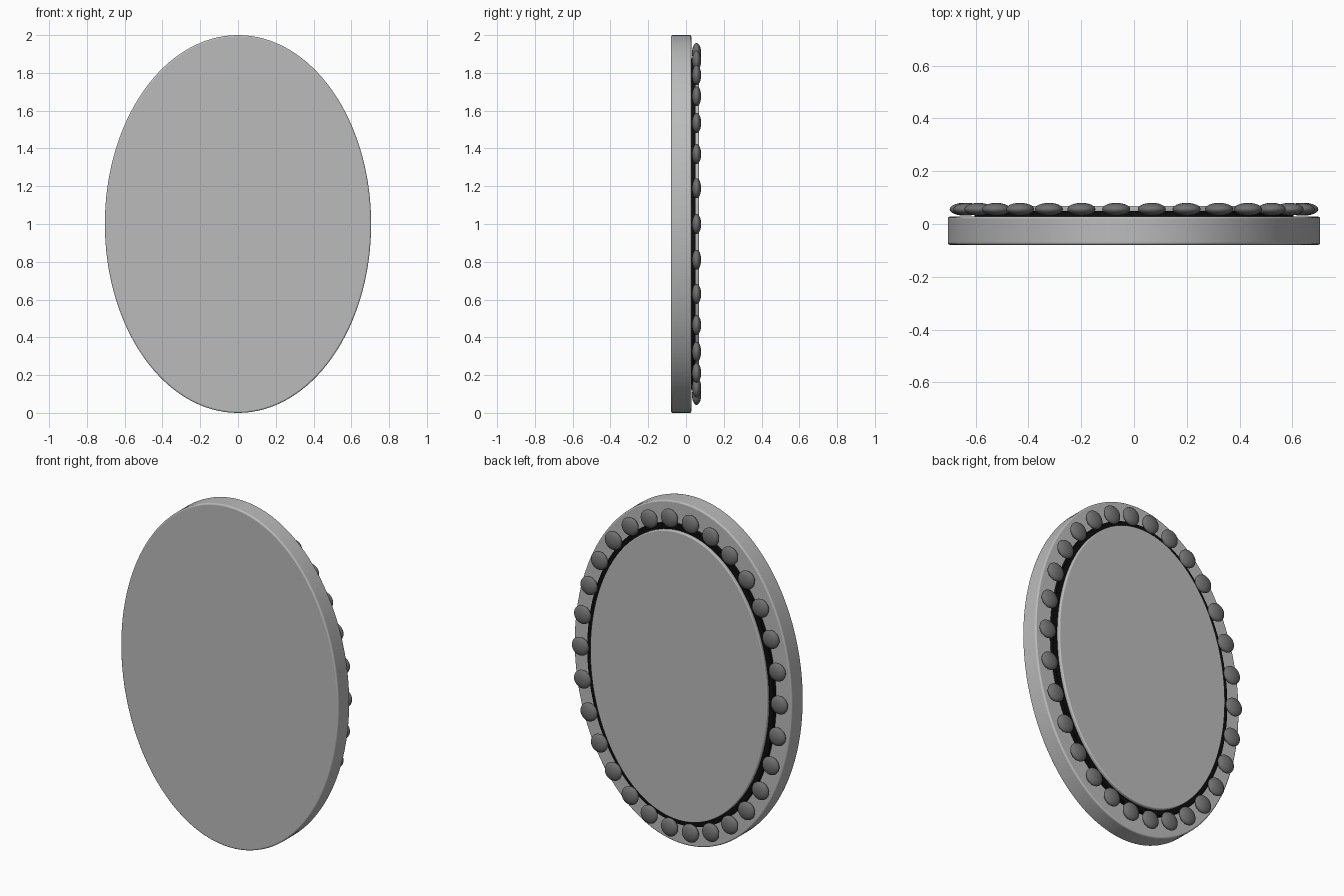
import bpy
import math

cube = bpy.data.objects.get("Cube")
if cube:
    bpy.data.objects.remove(cube, do_unlink=True)


def material(name, value):
    mat = bpy.data.materials.new(name)
    mat.use_nodes = True
    color = (value, value, value, 1)
    mat.diffuse_color = color
    mat.node_tree.nodes["Principled BSDF"].inputs["Base Color"].default_value = color
    return mat


grey = material("light grey", 0.5)
dark = material("dark grey", 0.16)
black = material("black", 0.004)


def oval_plate(name, half_width, half_height, front, back, bevel, mat):
    """Upright oval slab between two y positions, with rounded rims."""
    bpy.ops.mesh.primitive_cylinder_add(
        vertices=128, radius=1, depth=1,
        location=(0, (front + back) / 2, 1), rotation=(math.pi / 2, 0, 0))
    obj = bpy.context.object
    obj.name = name
    obj.scale = (half_width, half_height, back - front)
    bpy.ops.object.transform_apply(location=False, rotation=True, scale=True)
    obj.data.materials.append(mat)
    if bevel:
        mod = obj.modifiers.new("rounded rim", "BEVEL")
        mod.width = bevel
        mod.segments = 3
        mod.limit_method = "ANGLE"
        mod.angle_limit = math.radians(40)
    bpy.ops.object.shade_smooth_by_angle(angle=math.radians(35))
    return obj


# Main slab, dark backing and raised centre panel
oval_plate("oval_body", 0.705, 1.0, -0.079, 0.028, 0.008, grey)
oval_plate("black_backing", 0.605, 0.875, 0.02, 0.05, 0, black)
oval_plate("centre_panel", 0.575, 0.845, 0.045, 0.069, 0.006, grey)

# Ring of flattened beads around the back rim
BEADS = 30
bpy.ops.mesh.primitive_uv_sphere_add(segments=32, ring_count=16, radius=1)
first = bpy.context.object
first.scale = (0.053, 0.024, 0.053)
bpy.ops.object.transform_apply(location=False, rotation=False, scale=True)
bpy.ops.object.shade_smooth()
first.data.materials.append(dark)
for i in range(BEADS):
    bead = first if i == 0 else first.copy()
    if i:
        bpy.context.collection.objects.link(bead)
    bead.name = f"rim_bead_{i + 1}"
    angle = math.tau * i / BEADS
    bead.location = (0.645 * math.cos(angle), 0.056, 1 + 0.91 * math.sin(angle))
